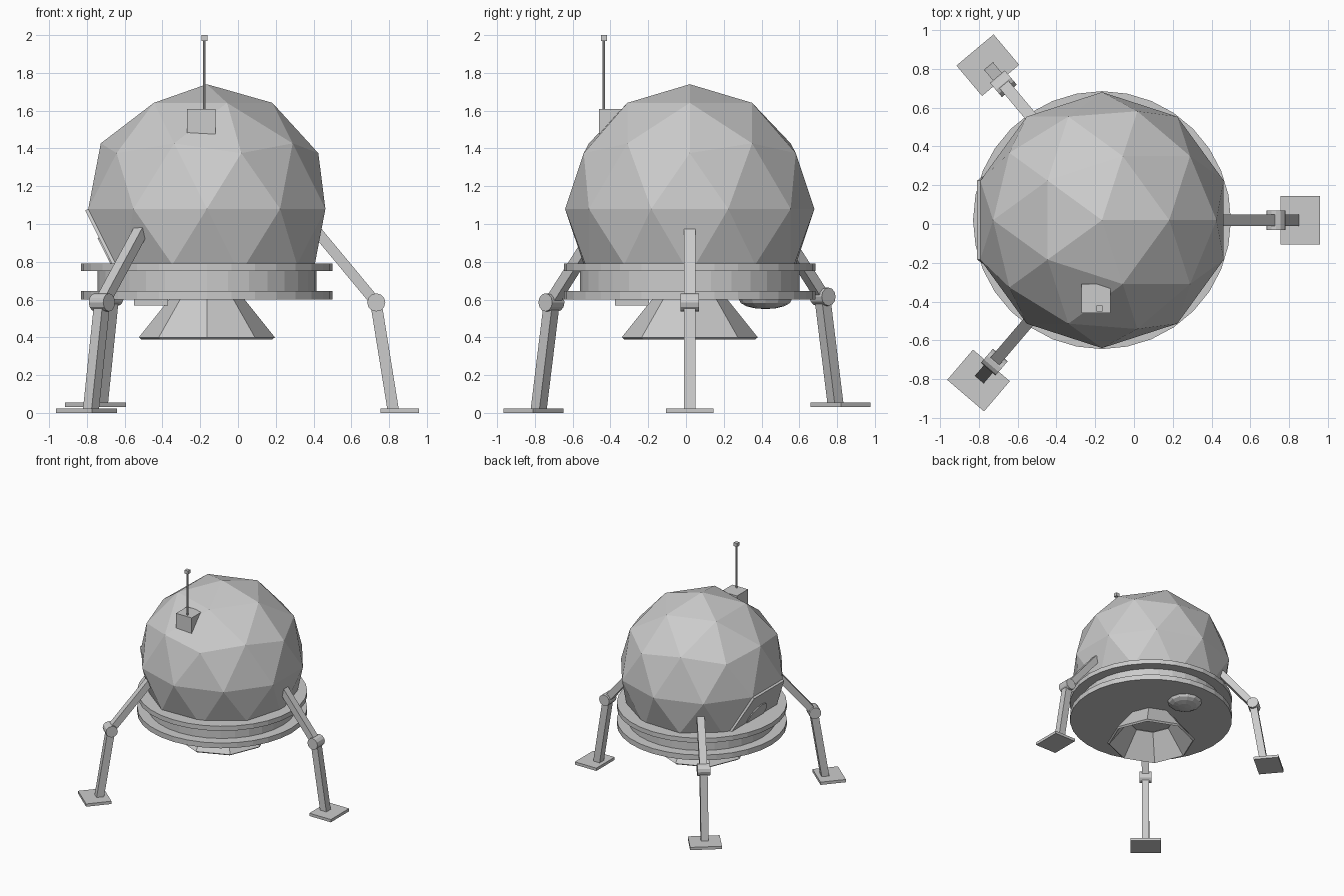
import bpy, bmesh, math
from mathutils import Vector, Matrix

if "Cube" in bpy.data.objects:
    bpy.data.objects.remove(bpy.data.objects["Cube"])

C = Vector((-0.165, 0.02, 0))      # axis of the cabin
R = 0.66                           # cabin radius
HUB = C + Vector((0, 0, 1.08))     # cabin centre


def finish(name, bm):
    bmesh.ops.recalc_face_normals(bm, faces=bm.faces)
    me = bpy.data.meshes.new(name)
    bm.to_mesh(me)
    bm.free()
    ob = bpy.data.objects.new(name, me)
    bpy.context.collection.objects.link(ob)
    return ob


def box(name, centre, size, m=Matrix()):
    bm = bmesh.new()
    bmesh.ops.create_cube(bm, size=1)
    bm.transform(m @ Matrix.Translation(centre) @ Matrix.Diagonal((*size, 1)))
    return finish(name, bm)


def cone(name, m, r1, r2, depth, sides, caps=True):
    bm = bmesh.new()
    bmesh.ops.create_cone(bm, cap_ends=caps, segments=sides,
                          radius1=r1, radius2=r2, depth=depth)
    bm.transform(m)
    return finish(name, bm)


def strut(name, m, a, b, thick, width):
    # bar in the local xz plane from a to b, given as (radius, height)
    d = Vector((b[0] - a[0], 0, b[1] - a[1]))
    mid = Vector(((a[0] + b[0]) / 2, 0, (a[1] + b[1]) / 2))
    turn = Matrix.Rotation(math.atan2(d.x, d.z), 4, 'Y')
    return box(name, (0, 0, 0), (thick, width, d.length),
               m @ Matrix.Translation(mid) @ turn)


def clip_bottom(bm, z, cap=False):
    geom = bm.verts[:] + bm.edges[:] + bm.faces[:]
    cut = bmesh.ops.bisect_plane(bm, geom=geom, plane_co=(0, 0, z),
                                 plane_no=(0, 0, 1), clear_inner=True)
    if cap:
        edges = [e for e in cut['geom_cut'] if isinstance(e, bmesh.types.BMEdge)]
        bmesh.ops.contextual_create(bm, geom=edges)


# Faceted cabin with one pentagon flattened on the left side
door_dir = Vector((-0.894, 0, -0.447)).normalized()
bm = bmesh.new()
bmesh.ops.create_icosphere(bm, subdivisions=2, radius=R)
tip = max(bm.verts, key=lambda v: v.co.dot(door_dir))
pentagon = [e.other_vert(tip).co.copy() for e in tip.link_edges]
bmesh.ops.dissolve_verts(bm, verts=[tip])
bm.transform(Matrix.Translation(HUB))
clip_bottom(bm, 0.70, cap=True)
finish("cabin", bm)

# Door panel lying on the flat pentagon, with a round hatch
side = Vector((0, 1, 0))
up = door_dir.cross(side)
pentagon.sort(key=lambda p: math.atan2(p.dot(up), p.dot(side)))
bm = bmesh.new()
face = bm.faces.new([bm.verts.new(p + HUB) for p in pentagon])
ext = bmesh.ops.extrude_face_region(bm, geom=[face], use_keep_orig=True)
bmesh.ops.translate(bm, vec=door_dir * 0.018,
                    verts=[g for g in ext['geom'] if isinstance(g, bmesh.types.BMVert)])
clip_bottom(bm, 0.70)
finish("door_panel", bm)
door_mid = sum(pentagon, Vector()) / 5 + HUB + door_dir * 0.015
cone("door_hatch", Matrix.Translation(door_mid) @ door_dir.to_track_quat('Z', 'Y').to_matrix().to_4x4(),
     0.12, 0.12, 0.02, 16)

# Base: two wide plates with a narrower drum between them
for name, z0, z1, r in (("lower_plate", 0.60, 0.645, 0.665),
                        ("base_drum", 0.64, 0.755, 0.58),
                        ("upper_plate", 0.75, 0.79, 0.665)):
    cone(name, Matrix.Translation(C + Vector((0, 0, (z0 + z1) / 2))), r, r, z1 - z0, 32)

# Open engine bell
bell = cone("engine_bell", Matrix.Translation(C + Vector((0, 0, 0.5))),
            0.36, 0.20, 0.20, 8, caps=False)
mod = bell.modifiers.new("thickness", 'SOLIDIFY')
mod.thickness = 0.02
mod.offset = -1

# Underside equipment
box("underside_box", (-0.46, -0.285, 0.59), (0.18, 0.18, 0.045))
bm = bmesh.new()
bmesh.ops.create_uvsphere(bm, u_segments=12, v_segments=8, radius=0.14)
bm.transform(Matrix.Translation((-0.19, 0.42, 0.60)) @ Matrix.Diagonal((1, 1, 0.36, 1)))
finish("underside_tank", bm)

# Antenna
box("antenna_box", (-0.195, -0.385, 1.505), (0.15, 0.15, 0.21))
cone("antenna_rod", Matrix.Translation((-0.178, -0.435, 1.79)), 0.007, 0.007, 0.38, 8)
box("antenna_tip", (-0.178, -0.435, 1.985), (0.032, 0.032, 0.03))

# Three jointed legs, each with a foot pad
for name, origin, angle in (("right", (-0.165, 0.02, 0), 0),
                            ("back_left", (-0.097, 0.036, 0.03), 130),
                            ("front_left", (-0.138, -0.03, 0), 229.5)):
    m = Matrix.Translation(origin) @ Matrix.Rotation(math.radians(angle), 4, 'Z')
    strut(name + "_upper_strut", m, (0.55, 1.0), (0.895, 0.585), 0.055, 0.06)
    strut(name + "_lower_strut", m, (0.895, 0.585), (0.987, 0.012), 0.06, 0.06)
    cone(name + "_knee", m @ Matrix.Translation((0.897, 0, 0.585)) @ Matrix.Rotation(math.pi / 2, 4, 'X'),
         0.048, 0.048, 0.10, 12)
    box(name + "_foot_pad", (1.022, 0, 0.012), (0.205, 0.25, 0.024), m)
